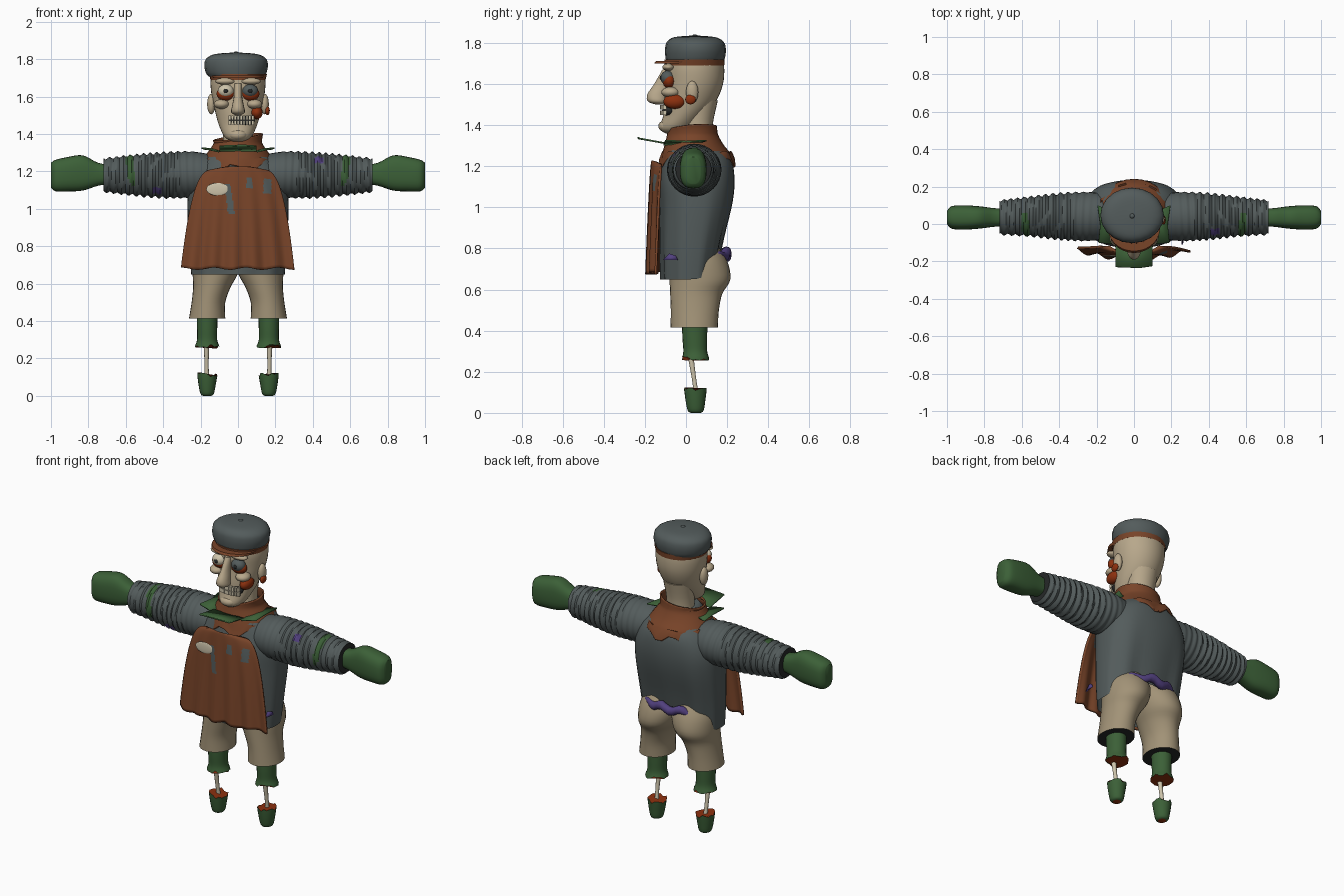
import bpy, bmesh, math, random
from mathutils import Vector

random.seed(4)
if "Cube" in bpy.data.objects:
    bpy.data.objects.remove(bpy.data.objects["Cube"], do_unlink=True)


def material(name, r, g, b):
    m = bpy.data.materials.new(name)
    m.use_nodes = True
    col = [(c / 255) ** 2.2 for c in (r, g, b)] + [1]
    m.diffuse_color = col
    m.node_tree.nodes["Principled BSDF"].inputs["Base Color"].default_value = col
    return m


CLOTH = material("grey cloth", 84, 92, 92)
LEATHER = material("brown leather", 120, 70, 45)
GREEN = material("dark green", 62, 96, 58)
SKIN = material("pale skin", 182, 166, 138)
PANTS = material("tan trousers", 160, 145, 118)
PURPLE = material("purple", 82, 66, 125)
RED = material("raw red", 140, 52, 22)
DARK = material("near black", 42, 44, 44)
BONE = material("bone", 205, 195, 170)


def finish(name, bm, mats, angle=50, thick=0):
    bmesh.ops.recalc_face_normals(bm, faces=bm.faces)
    me = bpy.data.meshes.new(name)
    bm.to_mesh(me)
    bm.free()
    ob = bpy.data.objects.new(name, me)
    bpy.context.collection.objects.link(ob)
    for m in mats:
        me.materials.append(m)
    bpy.ops.object.select_all(action="DESELECT")
    ob.select_set(True)
    bpy.context.view_layer.objects.active = ob
    bpy.ops.object.shade_smooth_by_angle(angle=math.radians(angle))
    if thick:
        mod = ob.modifiers.new("thickness", "SOLIDIFY")
        mod.thickness, mod.offset = thick, 0
    return ob


def refine(keys, steps):
    """Smooth curve through the key rings."""
    out = []
    for i in range(len(keys) - 1):
        a, b, c, d = (keys[min(max(i + k, 0), len(keys) - 1)] for k in (-1, 0, 1, 2))
        for s in range(steps):
            t = s / steps
            out.append([q + t * (r - p + t * (2 * p - 5 * q + 4 * r - d_ + t * (3 * (q - r) + d_ - p))) / 2
                        for p, q, r, d_ in zip(a, b, c, d)])
    return out + [list(keys[-1])]


def loft(name, keys, mats, axis="z", n=28, steps=4, e=1.0, caps=(1, 1), tweak=None, paint=None, side=1, thick=0):
    """Skin rings (t, c1, c2, r1, r2); cap faces use the second material."""
    bm = bmesh.new()
    rings = []
    for t, c1, c2, r1, r2 in refine(keys, steps):
        ring = []
        for i in range(n):
            a = 2 * math.pi * i / n
            ca, sa = math.cos(a), math.sin(a)
            p = c1 + r1 * math.copysign(abs(ca) ** e, ca)
            q = c2 + r2 * math.copysign(abs(sa) ** e, sa)
            co = Vector((p, q, t) if axis == "z" else (t, p, q))
            if tweak:
                co = tweak(co, a, t)
            ring.append(bm.verts.new((co.x * side, co.y, co.z)))
        rings.append(ring)
    for lo, hi in zip(rings, rings[1:]):
        for i in range(n):
            j = (i + 1) % n
            f = bm.faces.new((lo[i], lo[j], hi[j], hi[i]))
            if paint:
                f.material_index = paint(f.calc_center_median())
    for use, ring in zip(caps, (rings[0], rings[-1])):
        if use:
            bm.faces.new(ring).material_index = min(1, len(mats) - 1)
    return finish(name, bm, mats, thick=thick)


def ball(name, loc, size, mat, segs=20):
    bm = bmesh.new()
    bmesh.ops.create_uvsphere(bm, u_segments=segs, v_segments=segs // 2, radius=1)
    for v in bm.verts:
        v.co = Vector(loc) + Vector(size) * v.co
    return finish(name, bm, [mat], 80)


# Vector * Vector is a dot product, so scale component by component
def ball(name, loc, size, mat, segs=20):
    bm = bmesh.new()
    bmesh.ops.create_uvsphere(bm, u_segments=segs, v_segments=segs // 2, radius=1)
    for v in bm.verts:
        v.co = [l + s * c for l, s, c in zip(loc, size, v.co)]
    return finish(name, bm, [mat], 80)


def plate(name, pts, mat, thick=0.008):
    bm = bmesh.new()
    bm.faces.new([bm.verts.new(p) for p in pts])
    return finish(name, bm, [mat], thick=thick)


# Coat body, with the hem raised at the back
def hem(co, a, t):
    co.z += 0.11 * max(0, math.sin(a)) ** 2 * (1 - (t - 0.65) / 0.72) ** 2
    if t < 1.2:
        co.y += 0.006 * math.sin(a * 9) * (1.2 - t) / 0.5
    return co


loft("coat", [(.65, 0, .02, .25, .14), (.8, 0, .03, .262, .155), (1, 0, .05, .27, .175),
              (1.13, 0, .053, .262, .182), (1.23, 0, .055, .215, .165), (1.3, 0, .04, .145, .13),
              (1.36, 0, .035, .09, .09)], [CLOTH], n=48, e=.8, caps=(0, 1), tweak=hem)

# Purple sash under the back hem
def wave(co, a, t):
    co.z += 0.012 * math.sin(t * 50) - 0.35 * t * t
    co.y -= 1.4 * t * t
    return co


loft("back_sash", [(-.17, .19, .77, .01, .01), (-.1, .195, .772, .022, .024), (0, .198, .772, .024, .026),
                   (.1, .195, .772, .022, .024), (.17, .19, .77, .01, .01)], [PURPLE], axis="x", n=12, tweak=wave)
plate("side_sash", [(.258, -.11, .745), (.268, -.04, .745), (.268, -.05, .765), (.26, -.08, .775)], PURPLE)

# Apron with pleats
def apron_y(u, v):
    return -.162 - .02 * math.sqrt(v) + .045 * u * u + .011 * math.sin(u * 17) * v


def stain(x, z):
    if .97 < z < 1.13 and abs(x + .045 - (1.05 - z) * .15) < .016:
        return 1
    return int((abs(x - .06) < .015 and 1.11 < z < 1.17) or (abs(x - .155) < .02 and 1.08 < z < 1.16 + .1 * (.155 - x)))


bm = bmesh.new()
NU, NV = 64, 40
grid = []
for j in range(NV + 1):
    v = (j / NV) ** 1.3
    row = []
    for i in range(NU + 1):
        u = 2 * i / NU - 1
        z = 1.225 - .545 * v - .02 * u * u * (1 - v) + .006 * math.sin(u * 11) * v
        row.append(bm.verts.new((u * (.13 + .172 * v ** .35), apron_y(u, v), z)))
    grid.append(row)
for j in range(NV):
    for i in range(NU):
        f = bm.faces.new((grid[j][i], grid[j + 1][i], grid[j + 1][i + 1], grid[j][i + 1]))
        c = f.calc_center_median()
        f.material_index = stain(c.x, c.z)
finish("apron", bm, [LEATHER, CLOTH], thick=.012)
ball("apron_badge", (-.11, apron_y(-.48, .22) - .008, 1.105), (.06, .0045, .034), BONE)

# Neck scarf and stiff collar flaps
def ragged(co, a, t):
    if t < 1.26:
        co.z += .025 * math.sin(a * 7 + 1)
    if t > 1.37:
        co.z += .02 * math.cos(a - .5)
    return co


loft("neck_scarf", [(1.215, 0, .055, .195, .182), (1.25, 0, .053, .19, .168), (1.3, 0, .04, .158, .14),
                    (1.35, 0, .032, .125, .12), (1.385, 0, .03, .13, .115)],
     [LEATHER], caps=(0, 0), tweak=ragged, thick=.01)
plate("front_flap", [(-.1, -.09, 1.31), (.1, -.09, 1.31), (.098, -.225, 1.335), (.03, -.235, 1.34),
                     (-.1, -.23, 1.335)], GREEN)
for s in (-1, 1):
    plate("side_flap", [(s * .1, -.11, 1.305), (s * .19, -.1, 1.325), (s * .18, .0, 1.32),
                        (s * .195, .1, 1.325), (s * .1, .06, 1.315)], GREEN)

# Sleeves, hands, trouser legs, boots, leg bones and feet
def tear(low, high):
    def f(co, a, t):
        if t < low or t > high:
            co.z += random.uniform(-.012, .012)
        return co
    return f


def ribs(co, a, t):
    k = min(1, max(0, (t - .2) / .2))
    f = 1 + k * .065 * math.sin(t * 165 + 1.3 * math.sin(a + t * 9))
    return Vector((co.x, .04 + (co.y - .04) * f, 1.18 + (co.z - 1.18) * f))


for s, label in ((1, "left"), (-1, "right")):
    def patch(c):
        if abs(abs(c.x) - .57 - .12 * (c.z - 1.18)) < .018 and c.y < .05 and c.z > 1.13:
            return 2
        return 3 if abs(abs(c.x) - .43) < .025 and c.y < .02 and abs(c.z - 1.18 - s * .08) < .018 else 0

    loft(label + "_sleeve", [(.14, .04, 1.18, .12, .11), (.25, .04, 1.183, .13, .123), (.4, .04, 1.18, .122, .12),
                             (.55, .04, 1.18, .105, .108), (.72, .035, 1.18, .09, .088)],
         [CLOTH, DARK, GREEN, PURPLE], axis="x", n=32, steps=18, tweak=ribs, paint=patch, side=s)
    loft(label + "_hand", [(.68, .035, 1.185, .045, .05), (.75, .035, 1.185, .05, .062), (.83, .035, 1.192, .06, .094),
                           (.91, .035, 1.185, .065, .092), (.975, .035, 1.178, .06, .084), (1, .035, 1.18, .035, .066)],
         [GREEN], axis="x", e=.75, side=s)
    loft(label + "_trouser_leg", [(.415, .165, .04, .097, .115), (.5, .158, .043, .09, .117),
                                  (.58, .14, .05, .1, .127), (.65, .122, .068, .12, .148),
                                  (.74, .105, .06, .13, .14), (.82, .1, .05, .1, .1)], [PANTS, DARK], side=s)
    loft(label + "_boot_shaft", [(.265, .165, .047, .066, .066), (.3, .165, .045, .054, .058),
                                 (.36, .165, .043, .054, .06), (.43, .165, .042, .056, .062)],
         [GREEN, RED], n=20, tweak=tear(.27, 9), side=s)
    loft(label + "_leg_bone", [(.08, .165, .052, .014, .014), (.16, .168, .04, .011, .011),
                               (.28, .168, .022, .015, .015)], [BONE], n=10, side=s)
    loft(label + "_foot", [(0, .165, .047, .022, .024), (.012, .165, .047, .036, .039), (.06, .165, .046, .046, .048),
                           (.113, .164, .046, .054, .055)], [GREEN, RED], n=20, tweak=tear(-1, .11), side=s)

# Neck and head
loft("neck", [(1.28, 0, .05, .085, .08), (1.4, 0, .055, .08, .075), (1.52, 0, .07, .09, .085)], [SKIN])
loft("head", [(1.36, 0, -.06, .035, .04), (1.385, 0, -.05, .072, .078), (1.45, 0, -.01, .103, .1),
              (1.52, 0, .02, .122, .128), (1.6, 0, .04, .14, .14), (1.68, 0, .043, .147, .143),
              (1.75, 0, .045, .135, .13)], [SKIN], n=36)
ball("chin", (0, -.095, 1.395), (.05, .04, .03), SKIN)
loft("nose", [(1.5, 0, -.125, .012, .02), (1.515, 0, -.14, .036, .045), (1.55, 0, -.14, .032, .048),
              (1.6, 0, -.115, .022, .04), (1.67, 0, -.09, .02, .025)], [SKIN], n=16)
for s in (-1, 1):
    ball("ear", (s * .143, .03, 1.56), (.022, .03, .055), SKIN)
    ball("cheekbone", (s * .088, -.075, 1.56), (.042, .045, .026), SKIN)
    ball("brow", (s * .068, -.085, 1.682), (.055, .03, .018), SKIN)
    ball("lower_eyelid", (s * .065, -.082, 1.615), (.05, .032, .038), RED)
    ball("eye", (s * .065, -.088, 1.63), (.043, .036, .036), BONE if s < 0 else CLOTH)
    ball("pupil", (s * .065, -.12, 1.63), (.012, .008, .012), DARK)
ball("ear_wound", (.157, .022, 1.525), (.013, .026, .024), RED)
ball("cheek_wound", (.1, -.055, 1.515), (.032, .055, .036), RED)

# Mouth and two rows of teeth
ball("mouth", (.015, -.08, 1.472), (.075, .036, .034), DARK)
bm = bmesh.new()
for row in (1.46, 1.487):
    for i in range(9):
        x = -.045 + i * .0155
        made = bmesh.ops.create_cube(bm, size=1)["verts"]
        for v in made:
            v.co = (x + v.co.x * .0125, -.118 + 3.5 * (x - .015) ** 2 + v.co.y * .016, row + v.co.z * .023)
finish("teeth", bm, [BONE], 30)

# Cap with band and peak
loft("cap_band", [(1.69, 0, .04, .147, .146), (1.72, 0, .042, .155, .146)], [LEATHER], steps=1)
loft("cap_peak", [(1.7, 0, -.03, .135, .125), (1.712, 0, -.02, .14, .125)], [LEATHER], steps=1)
loft("cap", [(1.708, -.008, .043, .15, .138), (1.73, -.01, .045, .163, .145), (1.77, -.01, .046, .17, .148),
             (1.805, -.01, .045, .158, .138), (1.828, -.01, .043, .11, .1), (1.836, -.01, .043, .01, .01)],
     [CLOTH], n=20)
ball("cap_button", (-.01, .043, 1.834), (.014, .014, .008), CLOTH, 10)
